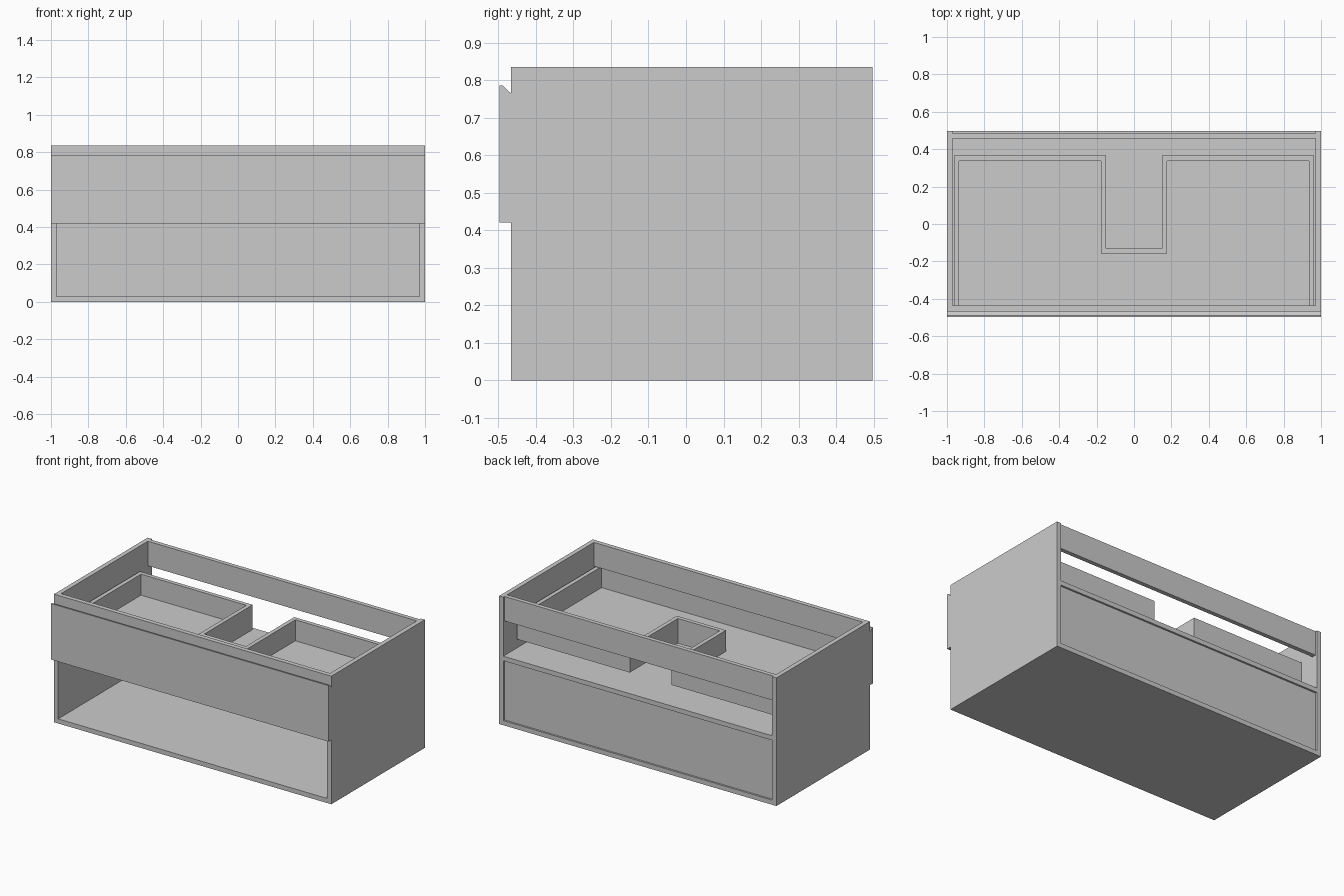
import bpy

if "Cube" in bpy.data.objects:
    bpy.data.objects.remove(bpy.data.objects["Cube"])

T = 0.03                       # carcass board thickness
F, B = -0.467, 0.497           # carcass front and back
H = 0.835                      # carcass height


def add_mesh(name, verts, faces):
    mesh = bpy.data.meshes.new(name)
    mesh.from_pydata(verts, [], faces)
    mesh.update()
    obj = bpy.data.objects.new(name, mesh)
    bpy.context.collection.objects.link(obj)
    return obj


def prism(name, profile, lo, hi, axis):
    """Extrude a counter-clockwise 2D profile along x (profile y,z) or z (profile x,y)."""
    place = (lambda a, b, t: (t, a, b)) if axis == 'x' else (lambda a, b, t: (a, b, t))
    n = len(profile)
    verts = [place(a, b, t) for t in (lo, hi) for a, b in profile]
    faces = [tuple(reversed(range(n))), tuple(range(n, 2 * n))]
    faces += [(i, (i + 1) % n, (i + 1) % n + n, i + n) for i in range(n)]
    return add_mesh(name, verts, faces)


def box(name, x0, x1, y0, y1, z0, z1):
    return prism(name, [(x0, y0), (x1, y0), (x1, y1), (x0, y1)], z0, z1, 'z')


def pair(name, x0, x1, *yz):
    """Box on the right plus its mirror image on the left."""
    box(name + "_right", x0, x1, *yz)
    box(name + "_left", -x1, -x0, *yz)


# Carcass: sides, bottom, shelf, recessed back and top rails
inner = 1 - T
pair("side_panel", inner, 1, F, B, 0, H)
box("bottom_panel", -inner, inner, F, B, 0, T)
box("middle_shelf", -inner, inner, F, B, 0.42, 0.45)
box("lower_back_panel", -inner, inner, 0.457, 0.485, T, 0.42)
box("back_rail", -inner, inner, 0.457, 0.485, 0.675, H)
box("front_rail", -inner, inner, F, F + T, 0.68, H)

# Drawer front with chamfered finger grip along its top back edge
prism("drawer_front", [(-0.497, 0.42), (F, 0.42), (F, 0.765),
                       (-0.488, 0.785), (-0.497, 0.785)], -1, 1, 'x')

# U-shaped drawer floor, cut out around the plumbing
W, D, C, P = 0.963, 0.365, 0.15, -0.132
Z0, Z1, Z2 = 0.512, 0.538, 0.675
prism("drawer_floor", [(-W, F), (W, F), (W, D), (C, D), (C, P),
                       (-C, P), (-C, D), (-W, D)], Z0, Z1, 'z')

# Drawer walls
t = 0.027
pair("drawer_side", W - t, W, F, D, Z1, Z2)
pair("drawer_back", C, W - t, D - t, D, Z1, Z2)
pair("cutout_side", C, C + t, P - t, D - t, Z1, Z2)
box("cutout_front", -C, C, P - t, P, Z1, Z2)
